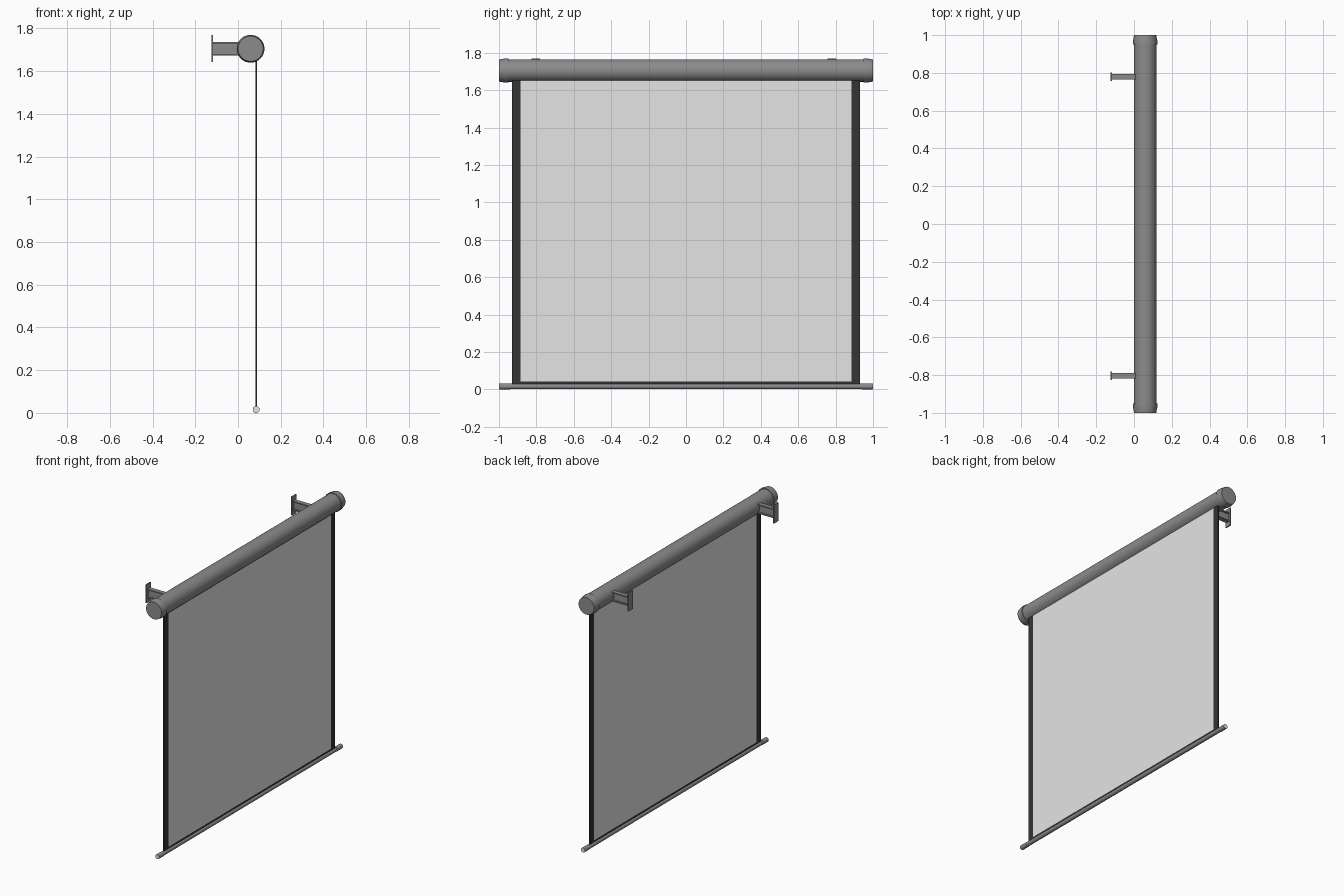
import bpy, math

if "Cube" in bpy.data.objects:
    bpy.data.objects.remove(bpy.data.objects["Cube"])


def material(name, v):
    m = bpy.data.materials.new(name)
    m.diffuse_color = (v, v, v, 1)
    m.use_nodes = True
    m.node_tree.nodes["Principled BSDF"].inputs["Base Color"].default_value = m.diffuse_color
    return m


GREY = material("housing grey", 0.26)
WHITE = material("screen white", 0.78)
BLACK = material("border black", 0.035)


def box(name, x, y, z, mat):
    """Box from (min, max) ranges on each axis."""
    c = [(a + b) / 2 for a, b in (x, y, z)]
    bpy.ops.mesh.primitive_cube_add(size=1, location=c)
    o = bpy.context.object
    o.name = name
    o.scale = [b - a for a, b in (x, y, z)]
    bpy.ops.object.transform_apply(location=False, rotation=False, scale=True)
    o.data.materials.append(mat)
    return o


def lathe_y(name, cx, cz, profile, mat, n=48):
    """Closed round solid along y from (y, radius) stations."""
    verts, faces = [], []
    for y, r in profile:
        for i in range(n):
            a = 2 * math.pi * i / n
            verts.append((cx + r * math.cos(a), y, cz + r * math.sin(a)))
    for s in range(len(profile) - 1):
        for i in range(n):
            j = (i + 1) % n
            faces.append((s * n + i, s * n + n + i, s * n + n + j, s * n + j))
    faces.append(tuple(range(n)))
    faces.append(tuple(reversed(range(len(verts) - n, len(verts)))))
    me = bpy.data.meshes.new(name)
    me.from_pydata(verts, [], faces)
    o = bpy.data.objects.new(name, me)
    bpy.context.collection.objects.link(o)
    me.materials.append(mat)
    bpy.ops.object.select_all(action='DESELECT')
    o.select_set(True)
    bpy.context.view_layer.objects.active = o
    # outward normals
    bpy.ops.object.mode_set(mode='EDIT')
    bpy.ops.mesh.select_all(action='SELECT')
    bpy.ops.mesh.normals_make_consistent(inside=False)
    bpy.ops.object.mode_set(mode='OBJECT')
    bpy.ops.object.shade_smooth_by_angle(angle=math.radians(30))
    return o


# roller housing with tapered end caps
HX, HZ = 0.059, 1.705
lathe_y("housing", HX, HZ, [(-0.96, 0.06), (0.96, 0.06)], GREY)
for s, side in ((-1, "left"), (1, "right")):
    lathe_y("housing_cap_" + side, HX, HZ,
            [(s * 0.95, 0.060), (s * 0.95, 0.065), (s * 0.965, 0.065), (s * 1.0, 0.059)], GREY)

# fabric: white sheet with black borders
SX = 0.085
T = (SX - 0.004, SX + 0.004)
box("screen_sheet", T, (-0.885, 0.885), (0.042, 1.67), WHITE)
box("border_bottom", T, (-0.885, 0.885), (0.02, 0.042), BLACK)
for s, side in ((-1, "left"), (1, "right")):
    box("border_" + side, T, sorted((s * 0.885, s * 0.93)), (0.02, 1.67), BLACK)

# weight bar with end caps and pale end discs
lathe_y("weight_bar", SX, 0.016, [(-0.96, 0.0145), (0.96, 0.0145)], GREY, 32)
for s, side in ((-1, "left"), (1, "right")):
    lathe_y("bar_cap_" + side, SX, 0.016, [(s * 0.94, 0.016), (s * 0.998, 0.016)], GREY, 32)
    lathe_y("bar_end_" + side, SX, 0.016, [(s * 0.997, 0.0145), (s * 1.0, 0.0145)], WHITE, 32)

# wall brackets: plate plus flanged arm
for y, side in ((-0.803, "left"), (0.78, "right")):
    box("bracket_plate_" + side, (-0.125, -0.117), (y - 0.023, y + 0.023), (1.642, 1.77), GREY)
    box("bracket_web_" + side, (-0.118, 0.01), (y - 0.005, y + 0.005), (1.675, 1.735), GREY)
    for z, part in ((1.673, "lower"), (1.729, "upper")):
        box("bracket_flange_" + part + "_" + side, (-0.118, 0.015),
            (y - 0.015, y + 0.015), (z, z + 0.008), GREY)
